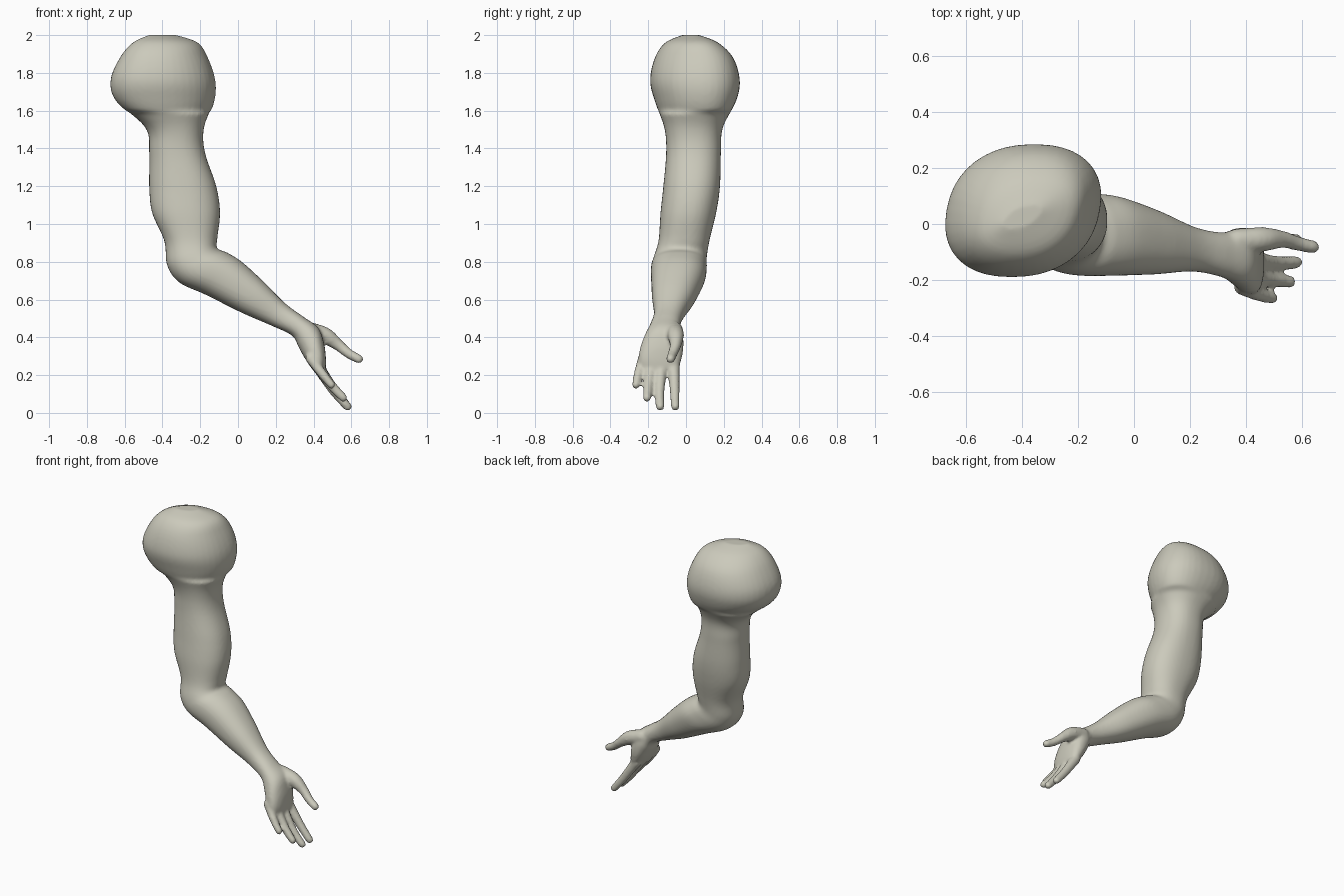
import bpy
import bmesh
from math import cos, sin, pi, copysign
from mathutils import Vector, Matrix

cube = bpy.data.objects.get("Cube")
if cube:
    bpy.data.objects.remove(cube, do_unlink=True)

SIDES = 40
STEPS = 6


def spline(points, steps):
    """Smooth curve through tuples of any length."""
    pts = [Vector(p) for p in points]
    pts = [pts[0]] + pts + [pts[-1]]
    out = []
    for a, b, c, d in zip(pts, pts[1:], pts[2:], pts[3:]):
        for i in range(steps):
            t = i / steps
            out.append(b + (c - a) * (t / 2)
                       + (a * 2 - b * 5 + c * 4 - d) * (t * t / 2)
                       + (b * 3 - a - c * 3 + d) * (t ** 3 / 2))
    return out + [pts[-1]]


def squared(v, power=0.88):
    return copysign(abs(v) ** power, v)


def loft(bm, sections):
    """Closed skin; each section is outer x, z, inner x, z, front y, back y."""
    rings = []
    for x0, z0, x1, z1, y0, y1 in spline(sections, STEPS):
        mid = Vector((x0 + x1, y0 + y1, z0 + z1)) / 2
        across = Vector((x1 - x0, 0, z1 - z0)) / 2
        skew = 0.04 if mid.z > 1.6 else 0
        depth = Vector((skew, (y1 - y0) / 2, 0))
        rings.append([bm.verts.new(mid + across * squared(cos(a)) + depth * squared(sin(a)))
                      for a in (2 * pi * i / SIDES for i in range(SIDES))])
    for low, high in zip(rings, rings[1:]):
        for i in range(SIDES):
            j = (i + 1) % SIDES
            bm.faces.new((low[i], low[j], high[j], high[i]))
    bm.faces.new(rings[0][::-1])
    bm.faces.new(rings[-1])


def digit(bm, path):
    """Rounded tapering chain; each point is x, y, z, radius."""
    for x, y, z, r in spline(path, 9):
        bmesh.ops.create_icosphere(bm, subdivisions=2, radius=r,
                                   matrix=Matrix.Translation((x, y, z)))


bm = bmesh.new()

# Shoulder, upper arm, elbow, forearm and palm in one skin
loft(bm, [
    (-.46, 2, -.34, 2, -.02, .07),
    (-.55, 1.96, -.22, 1.96, -.11, .17),
    (-.62, 1.88, -.165, 1.88, -.165, .25),
    (-.67, 1.76, -.125, 1.76, -.19, .285),
    (-.64, 1.65, -.13, 1.65, -.165, .265),
    (-.49, 1.51, -.18, 1.51, -.115, .195),
    (-.47, 1.38, -.175, 1.38, -.105, .185),
    (-.47, 1.2, -.115, 1.2, -.12, .18),
    (-.455, 1.06, -.095, 1.06, -.135, .16),
    (-.39, .91, -.11, .92, -.145, .125),
    (-.375, .78, -.11, .87, -.17, .11),
    (-.31, .69, -.06, .85, -.185, .11),
    (-.17, .625, .02, .8, -.185, .1),
    (.02, .53, .13, .7, -.18, .05),
    (.17, .465, .25, .58, -.17, -.01),
    (.285, .41, .345, .51, -.19, -.03),
    (.32, .35, .425, .45, -.22, -.015),
    (.35, .295, .455, .37, -.245, -.015),
    (.39, .235, .465, .295, -.25, -.03),
    (.42, .205, .465, .235, -.22, -.05),
])

# Thumb with its fleshy base, then four fingers from front to back
digit(bm, [(.37, -.06, .44, .045), (.46, -.055, .41, .045),
           (.53, -.055, .36, .032), (.585, -.07, .315, .027), (.64, -.082, .285, .025)])
digit(bm, [(.385, -.225, .29, .03), (.44, -.25, .215, .026), (.495, -.265, .148, .022)])
digit(bm, [(.41, -.185, .26, .033), (.495, -.2, .145, .027), (.558, -.207, .08, .023)])
digit(bm, [(.42, -.13, .25, .034), (.51, -.14, .115, .028), (.58, -.137, .033, .024)])
digit(bm, [(.42, -.065, .25, .034), (.51, -.06, .12, .028), (.58, -.057, .033, .024)])

bmesh.ops.recalc_face_normals(bm, faces=bm.faces)
mesh = bpy.data.meshes.new("arm")
bm.to_mesh(mesh)
bm.free()
arm = bpy.data.objects.new("arm", mesh)
bpy.context.collection.objects.link(arm)

# Clay material
clay = bpy.data.materials.new("pale_clay")
clay.use_nodes = True
colour = (.6, .59, .5, 1)
clay.diffuse_color = colour
clay.node_tree.nodes["Principled BSDF"].inputs["Base Color"].default_value = colour
mesh.materials.append(clay)

# Fuse everything into one smooth surface
fuse = arm.modifiers.new("fuse", 'REMESH')
fuse.mode = 'VOXEL'
fuse.voxel_size = 0.01
fuse.use_smooth_shade = True
soften = arm.modifiers.new("soften", 'SMOOTH')
soften.factor = 0.5
soften.iterations = 5
